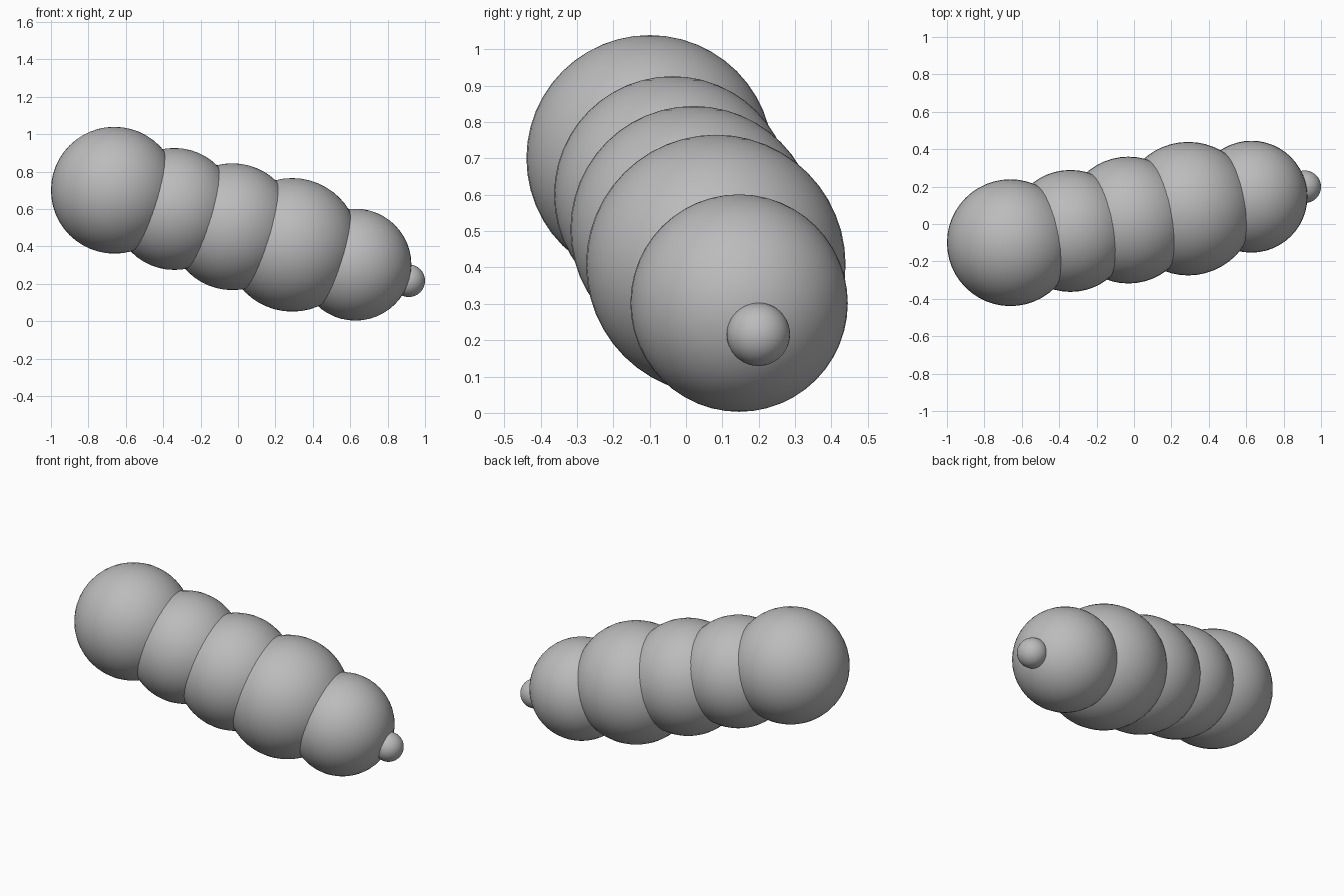
import bpy

cube = bpy.data.objects.get("Cube")
if cube:
    bpy.data.objects.remove(cube, do_unlink=True)

# One plain grey for the whole body
grey = bpy.data.materials.new("plain_grey")
grey.use_nodes = True
colour = (0.5, 0.5, 0.5, 1)
grey.diffuse_color = colour
grey.node_tree.nodes["Principled BSDF"].inputs["Base Color"].default_value = colour


def ball(name, centre, radius):
    bpy.ops.mesh.primitive_uv_sphere_add(segments=48, ring_count=24,
                                         radius=radius, location=centre)
    obj = bpy.context.object
    obj.name = name
    obj.data.materials.append(grey)
    bpy.ops.object.shade_smooth()


# Overlapping body balls, from the raised end down to the low end
ball("raised_end_segment", (-0.661, -0.10, 0.70), 0.339)
ball("second_segment", (-0.34, -0.037, 0.60), 0.326)
ball("middle_segment", (-0.03, 0.021, 0.505), 0.339)
ball("fourth_segment", (0.29, 0.082, 0.408), 0.357)
ball("low_end_segment", (0.628, 0.146, 0.302), 0.299)

# Small knob on the low end
ball("end_knob", (0.913, 0.199, 0.216), 0.087)
